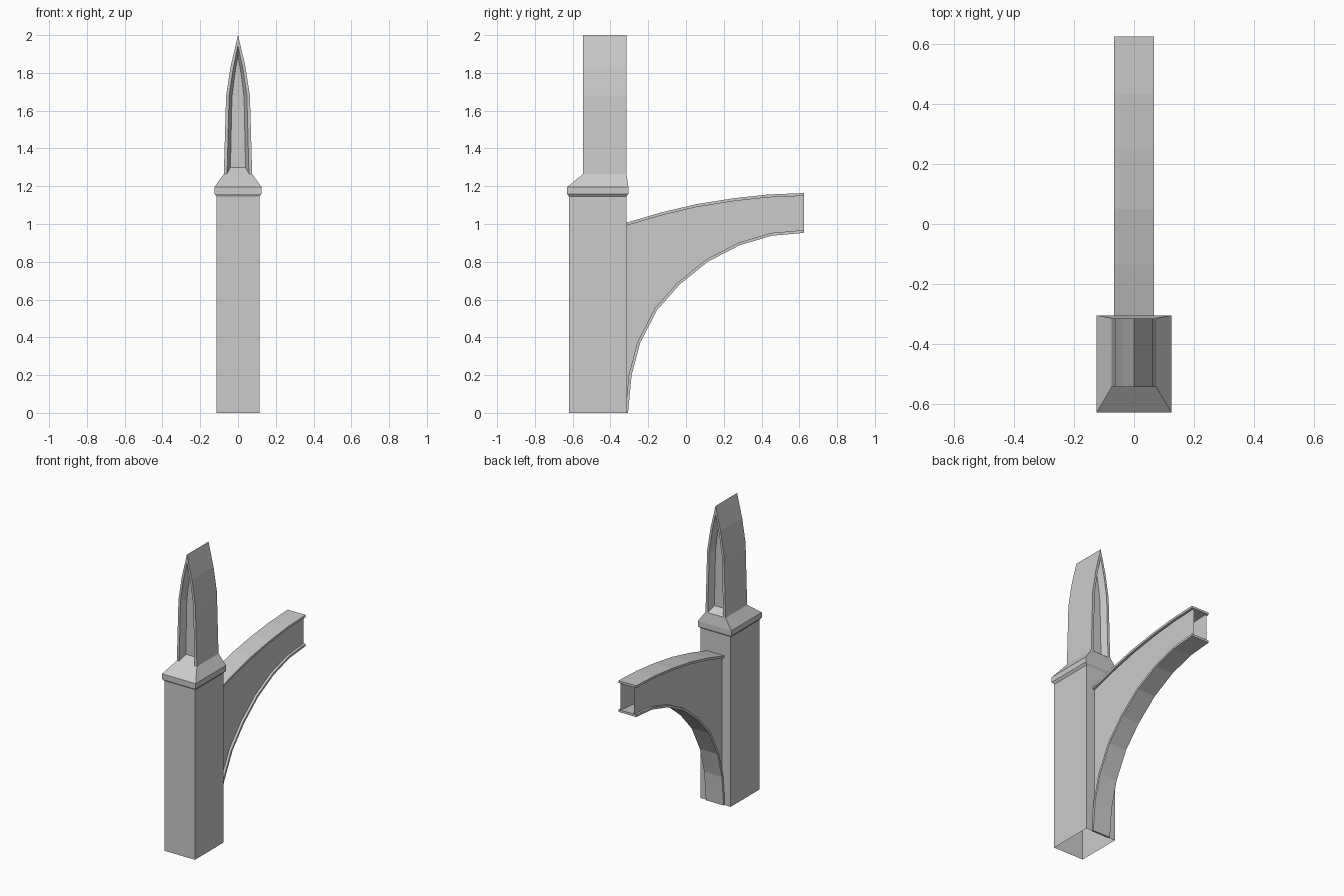
import bpy
import bmesh
from mathutils import Vector

cube = bpy.data.objects.get("Cube")
if cube:
    bpy.data.objects.remove(cube, do_unlink=True)

stone = bpy.data.materials.new("grey_stone")
stone.use_nodes = True
GREY = (0.6, 0.6, 0.6, 1)
stone.diffuse_color = GREY
stone.node_tree.nodes["Principled BSDF"].inputs["Base Color"].default_value = GREY


def loft(name, rings, closed=True, cap_start=False, cap_end=False):
    """Skin a row of equal-length rings of points."""
    bm = bmesh.new()
    rows = [[bm.verts.new(p) for p in ring] for ring in rings]
    n = len(rows[0])
    for a, b in zip(rows, rows[1:]):
        for i in range(n if closed else n - 1):
            j = (i + 1) % n
            bm.faces.new((a[i], a[j], b[j], b[i]))
    if cap_start:
        bm.faces.new(rows[0])
    if cap_end:
        bm.faces.new(rows[-1])
    bmesh.ops.recalc_face_normals(bm, faces=bm.faces)
    mesh = bpy.data.meshes.new(name)
    bm.to_mesh(mesh)
    bm.free()
    mesh.materials.append(stone)
    obj = bpy.data.objects.new(name, mesh)
    bpy.context.collection.objects.link(obj)
    return obj


def rect(x, front, back, z):
    return [(-x, front, z), (x, front, z), (x, back, z), (-x, back, z)]


def arch(half, y):
    """Symmetric pointed arch ring from its right half, apex last."""
    right = [(x, y, z) for x, z in half]
    left = [(-x, y, z) for x, z in reversed(half[:-1])]
    return right + left


# Pillar, open underneath
loft("pillar", [rect(0.113, -0.62, -0.315, 0), rect(0.113, -0.62, -0.315, 1.15)])

# Moulded cap with sloping top
loft("pillar_cap", [
    rect(0.113, -0.62, -0.315, 1.145),
    rect(0.125, -0.63, -0.305, 1.16),
    rect(0.125, -0.63, -0.305, 1.195),
    rect(0.075, -0.545, -0.315, 1.265),
], cap_start=True, cap_end=True)

# Pointed spire with a recessed panel front and back
outer = [(0.075, 1.265), (0.063, 1.68), (0.038, 1.84), (0, 2)]
opening = [(0.058, 1.265), (0.047, 1.68), (0.026, 1.82), (0, 1.945)]
panel = [(0.04, 1.3), (0.032, 1.67), (0.017, 1.79), (0, 1.89)]
loft("spire", [
    arch(panel, -0.5), arch(opening, -0.545), arch(outer, -0.545),
    arch(outer, -0.315), arch(opening, -0.315), arch(panel, -0.36),
], cap_start=True, cap_end=True)

# Arm curves as (y, z)
top = [(-0.315, 1.007), (-0.135, 1.06), (0.05, 1.104), (0.25, 1.136),
       (0.435, 1.156), (0.626, 1.164)]
under = [(-0.307, 0), (-0.288, 0.2), (-0.243, 0.37), (-0.153, 0.545),
         (-0.033, 0.68), (0.118, 0.802), (0.285, 0.888), (0.455, 0.938),
         (0.626, 0.953)]
FLANGE, WEB, THICK = 0.066, 0.05, 0.015


def offset(path, dist):
    """Shift a path sideways, along its normals."""
    pts = [Vector(p) for p in path]
    out = []
    for i, p in enumerate(pts):
        d = (pts[min(i + 1, len(pts) - 1)] - pts[max(i - 1, 0)]).normalized()
        out.append((p.x - d.y * dist, p.y + d.x * dist))
    out[-1] = (path[-1][0], path[-1][1] + dist)
    return out


def flange(name, path, dist):
    inner = offset(path, dist)
    rings = [[(-FLANGE, *p), (FLANGE, *p), (FLANGE, *q), (-FLANGE, *q)]
             for p, q in zip(path, inner)]
    loft(name, rings, cap_start=True, cap_end=True)
    return inner


top_inner = flange("arm_top_flange", top, -THICK)
under_inner = flange("arm_arch_flange", under, THICK)


def height_at(path, y):
    for (y0, z0), (y1, z1) in zip(path, path[1:]):
        if y <= y1:
            return z0 + (z1 - z0) * (y - y0) / (y1 - y0)
    return path[-1][1]


# Side walls of the hollow arm, open at the far end
stations = sorted({round(y, 4) for y, z in top_inner + under_inner})
for side, x in (("left", WEB), ("right", -WEB)):
    rings = [[(x, y, height_at(under_inner, y)), (x, y, height_at(top_inner, y))]
             for y in stations]
    wall = loft("arm_" + side + "_wall", rings, closed=False)
    # Turn the wall outward
    if wall.data.polygons[0].normal.x * x < 0:
        wall.data.flip_normals()
